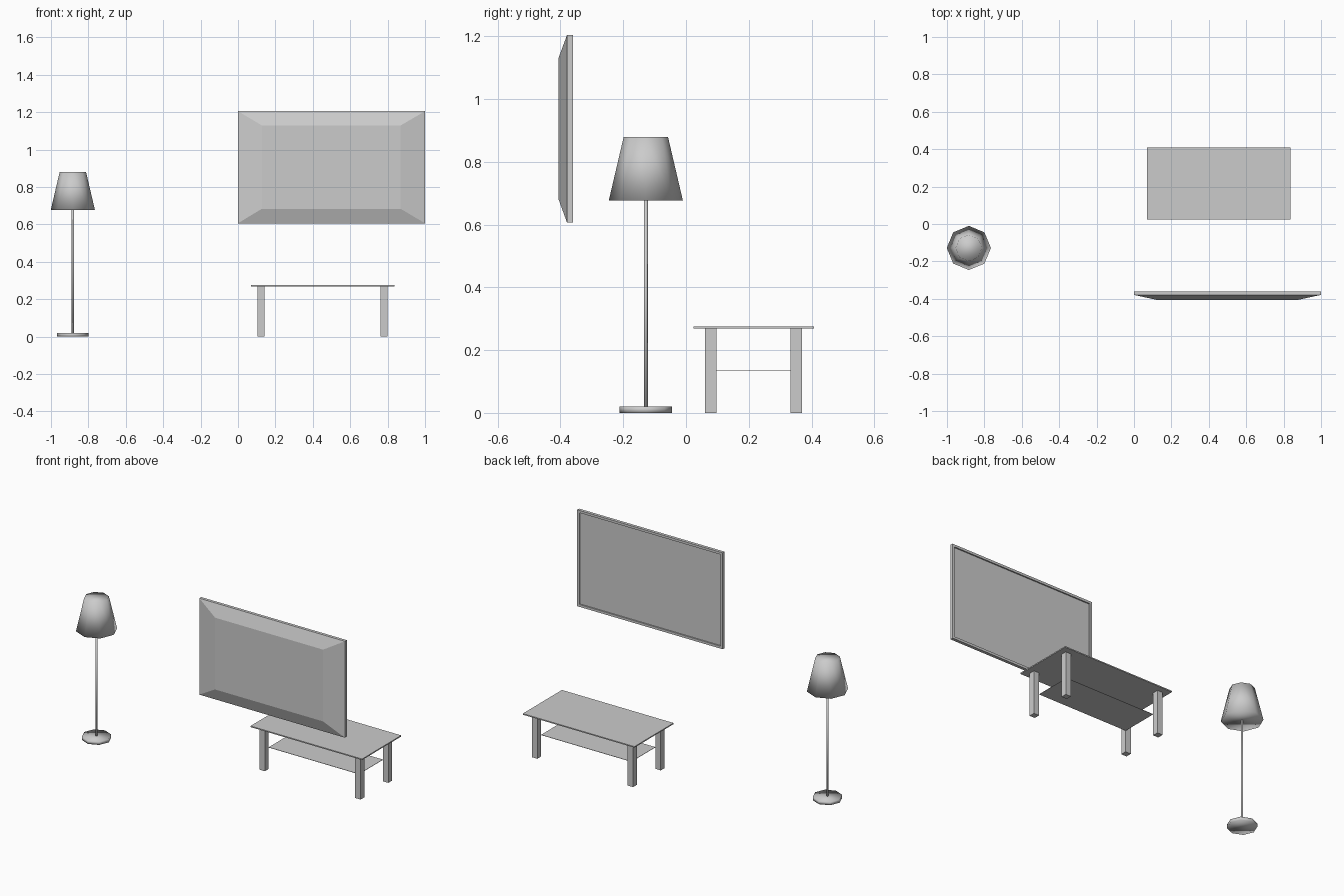
import bpy, bmesh
from mathutils import Vector

if "Cube" in bpy.data.objects:
    bpy.data.objects.remove(bpy.data.objects["Cube"])


def finish(name, bm, smooth=False):
    bmesh.ops.recalc_face_normals(bm, faces=bm.faces)
    mesh = bpy.data.meshes.new(name)
    bm.to_mesh(mesh)
    bm.free()
    for p in mesh.polygons:
        p.use_smooth = smooth
    obj = bpy.data.objects.new(name, mesh)
    bpy.context.collection.objects.link(obj)
    return obj


def box_bm(lo, hi):
    bm = bmesh.new()
    bmesh.ops.create_cube(bm, size=1)
    lo, hi = Vector(lo), Vector(hi)
    bmesh.ops.scale(bm, vec=hi - lo, verts=bm.verts)
    bmesh.ops.translate(bm, vec=(lo + hi) / 2, verts=bm.verts)
    return bm


def box(name, lo, hi):
    return finish(name, box_bm(lo, hi))


def round_part(name, r1, r2, z1, z2, x=-0.883, y=-0.128):
    bm = bmesh.new()
    bmesh.ops.create_cone(bm, cap_ends=True, segments=8, radius1=r1,
                          radius2=r2, depth=z2 - z1)
    bmesh.ops.translate(bm, vec=(x, y, (z1 + z2) / 2), verts=bm.verts)
    return finish(name, bm, smooth=True)


# Floor lamp: base, pole and closed shade
round_part("lamp_base", 0.084, 0.084, 0, 0.02)
round_part("lamp_pole", 0.0065, 0.0065, 0.02, 0.677)
round_part("lamp_shade", 0.118, 0.0705, 0.677, 0.88)

# Coffee table: top, shelf and four legs
box("table_top", (0.069, 0.024, 0.269), (0.836, 0.408, 0.276))
box("table_shelf", (0.142, 0.098, 0.133), (0.763, 0.333, 0.135))
for side, x in (("left", 0.105), ("right", 0.763)):
    for end, y in (("front", 0.061), ("back", 0.333)):
        box(f"table_leg_{end}_{side}", (x, y, 0), (x + 0.037, y + 0.037, 0.269))

# Television: slab with recessed screen at the back and tapered housing in front
bm = box_bm((0, -0.379, 0.606), (1, -0.36, 1.205))
screen = max(bm.faces, key=lambda f: f.calc_center_median().y)
bmesh.ops.inset_region(bm, faces=[screen], thickness=0.021)
rim = bmesh.ops.extrude_discrete_faces(bm, faces=[screen])["faces"][0]
bmesh.ops.translate(bm, vec=(0, -0.008, 0), verts=rim.verts)
housing = min(bm.faces, key=lambda f: f.calc_center_median().y)
cap = bmesh.ops.extrude_discrete_faces(bm, faces=[housing])["faces"][0]
for v in cap.verts:
    v.co = (0.127 if v.co.x < 0.5 else 0.87, -0.407,
            0.683 if v.co.z < 0.9 else 1.129)
finish("television", bm)
